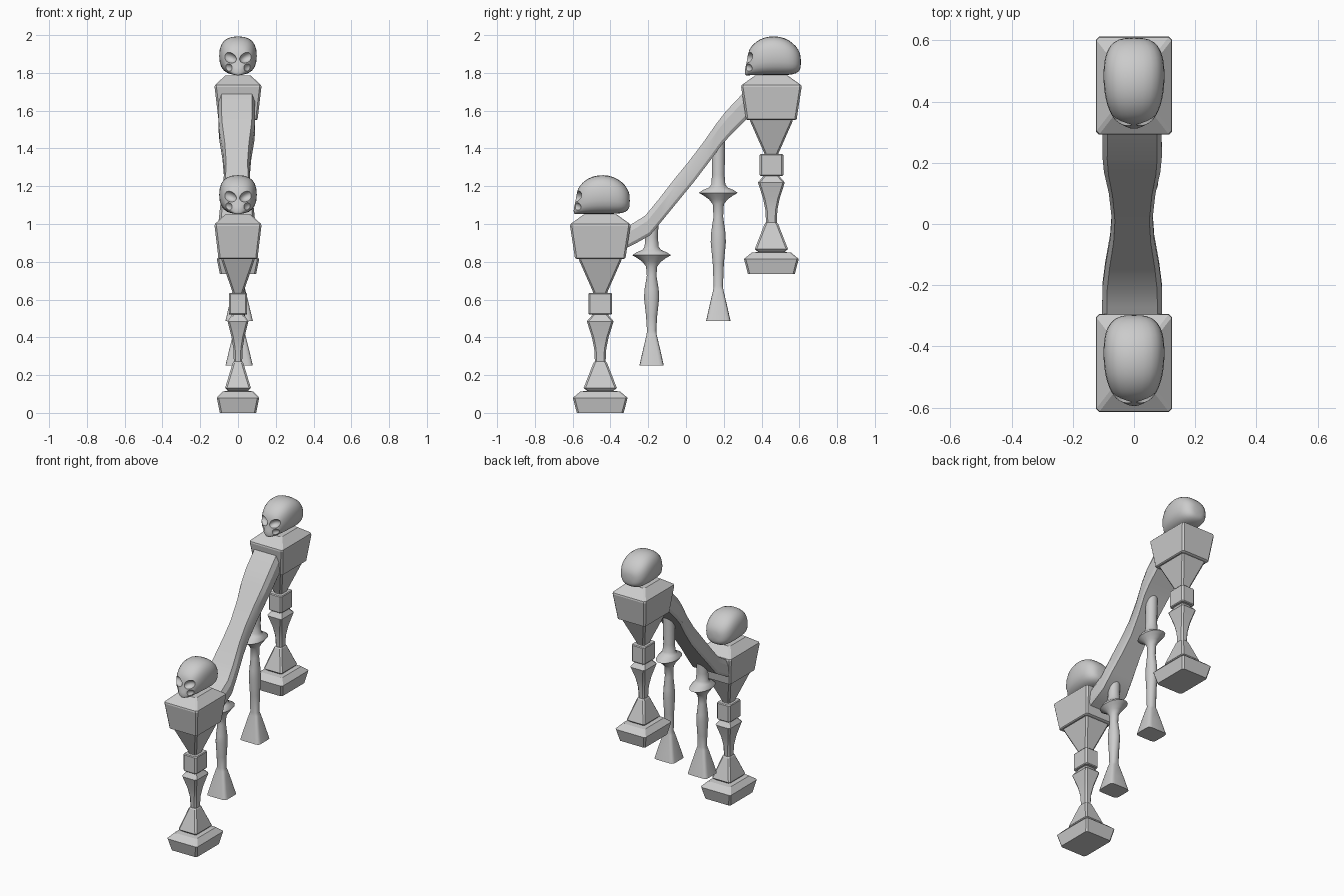
import bpy, bmesh, math
from mathutils import Vector

if "Cube" in bpy.data.objects:
    bpy.data.objects.remove(bpy.data.objects["Cube"])


def loft(name, rings, smooth=None):
    """Skin a list of equal-length point rings into a closed object."""
    bm = bmesh.new()
    rows = [[bm.verts.new(p) for p in r] for r in rings]
    n = len(rows[0])
    for a, b in zip(rows, rows[1:]):
        for i in range(n):
            j = (i + 1) % n
            bm.faces.new((a[i], a[j], b[j], b[i]))
    bm.faces.new(rows[0][::-1])
    bm.faces.new(rows[-1])
    bmesh.ops.recalc_face_normals(bm, faces=bm.faces)
    me = bpy.data.meshes.new(name)
    bm.to_mesh(me)
    bm.free()
    ob = bpy.data.objects.new(name, me)
    bpy.context.collection.objects.link(ob)
    if smooth:
        smooth_by_angle(ob, smooth)
    return ob


def activate(ob):
    bpy.ops.object.select_all(action='DESELECT')
    ob.select_set(True)
    bpy.context.view_layer.objects.active = ob


def smooth_by_angle(ob, deg):
    activate(ob)
    bpy.ops.object.shade_smooth_by_angle(angle=math.radians(deg))


def block_ring(z, hy, ratio=0.775, c=0.01):
    """Rectangle with small chamfered corners."""
    hx = hy * ratio
    return [(hx, -hy + c, z), (hx, hy - c, z), (hx - c, hy, z), (-hx + c, hy, z),
            (-hx, hy - c, z), (-hx, -hy + c, z), (-hx + c, -hy, z), (hx - c, -hy, z)]


def oval(hu, hv, e, n):
    """Superellipse outline; e = 2 is round, larger is boxier."""
    pts = []
    for i in range(n):
        t = 2 * math.pi * (i + 0.5) / n
        c, s = math.cos(t), math.sin(t)
        pts.append((hu * math.copysign(abs(c) ** (2 / e), c),
                    hv * math.copysign(abs(s) ** (2 / e), s)))
    return pts


# Newel post parts: (z, half depth) profiles
POST = {
    "post_base": [(0, .124), (.08, .145), (.113, .105), (.118, .06)],
    "post_plinth": [(.113, .065), (.132, .088), (.265, .036), (.272, .03)],
    "post_stem": [(.265, .028), (.34, .032), (.40, .044), (.485, .071), (.515, .045), (.525, .04)],
    "post_block": [(.52, .058), (.525, .063), (.63, .063), (.635, .058)],
    "post_taper": [(.63, .036), (.64, .038), (.81, .113), (.82, .113)],
    "post_cap": [(.815, .125), (.82, .134), (.99, .16), (1.0, .158), (1.05, .088)],
}

# Skull sections from face to back: (y, half width, bottom, top)
SKULL = [(-.141, .012, 1.055, 1.085), (-.132, .032, 1.05, 1.11), (-.124, .05, 1.05, 1.175),
         (-.11, .068, 1.05, 1.205), (-.08, .085, 1.05, 1.235), (-.04, .098, 1.05, 1.257),
         (.015, .104, 1.05, 1.265), (.07, .103, 1.05, 1.255), (.115, .093, 1.053, 1.227),
         (.145, .068, 1.067, 1.19), (.157, .035, 1.09, 1.155)]


def make_skull(name):
    rings = []
    for y, hw, lo, hi in SKULL:
        mid = (lo + hi) / 2
        rings.append([(u, y, mid + v) for u, v in oval(hw, (hi - lo) / 2, 2.6, 12)])
    ob = loft(name, rings)
    mod = ob.modifiers.new("round", 'SUBSURF')
    mod.levels = mod.render_levels = 1
    activate(ob)
    bpy.ops.object.modifier_apply(modifier=mod.name)
    # eye sockets slanting down to the nose, and hollow cheeks
    for s in (-1, 1):
        for loc, size, tilt in (((s * .048, -.132, 1.148), (.043, .04, .028), -s * .45),
                                ((s * .068, -.142, 1.088), (.04, .042, .03), s * .3)):
            bpy.ops.mesh.primitive_uv_sphere_add(segments=16, ring_count=10, radius=1,
                                                 location=loc, rotation=(0, tilt, 0))
            cut = bpy.context.object
            cut.scale = size
            cut.hide_render = True
            bpy.context.view_layer.update()
            mod = ob.modifiers.new("hollow", 'BOOLEAN')
            mod.operation, mod.object, mod.solver = 'DIFFERENCE', cut, 'EXACT'
            activate(ob)
            bpy.ops.object.modifier_apply(modifier=mod.name)
            bpy.data.objects.remove(cut)
    smooth_by_angle(ob, 35)
    return ob


# Two newel posts, each topped by a skull
parts = [loft(n, [block_ring(z, h) for z, h in prof], 20 if n == "post_stem" else None)
         for n, prof in POST.items()]
parts.append(make_skull("skull_finial"))
for ob in parts:
    upper = ob.copy()
    upper.name = "upper_" + ob.name
    bpy.context.collection.objects.link(upper)
    ob.name = "lower_" + ob.name
    ob.location = Vector((0, -.454, 0))
    upper.location = Vector((0, .452, .735))

# Sloping handrail with waisted sides: (y low, z low, y high, z high, half width)
RAIL = [(-.33, .865, -.33, .975, .098), (-.27, .895, -.27, 1.01, .098), (-.19, .94, -.215, 1.045, .097),
        (-.12, 1.025, -.145, 1.13, .088), (-.03, 1.135, -.06, 1.24, .072), (.04, 1.22, .01, 1.325, .067),
        (.12, 1.325, .09, 1.43, .076), (.19, 1.42, .16, 1.53, .092), (.24, 1.475, .21, 1.595, .097),
        (.33, 1.565, .30, 1.69, .096)]
rail = []
for y0, z0, y1, z1, w in RAIL:
    lo, hi = Vector((-.006, y0, z0)), Vector((-.006, y1, z1))
    rail.append([lo.lerp(hi, t) + Vector((w * k, 0, 0)) for k, t in
                 ((-.9, 0), (.9, 0), (1, .15), (1, .7), (.84, 1), (-.84, 1), (-1, .7), (-1, .15))])
loft("handrail", rail, 25)


# Bone-like balusters with a flared collar: (z, half x, half y, boxiness)
def baluster(name, y, foot, collar, top):
    span = collar - foot
    prof = [(foot, .073, .065, 7), (foot + .08, .054, .047, 6), (foot + .165, .033, .027, 4),
            (foot + .185, .027, .025, 2.5), (foot + .45 * span, .031, .03, 2),
            (foot + .62 * span, .035, .041, 2), (foot + .70 * span, .032, .038, 2),
            (foot + .82 * span, .026, .026, 2), (collar - .055, .028, .03, 2),
            (collar - .03, .04, .05, 2), (collar - .01, .055, .078, 2), (collar + .005, .066, .105, 2),
            (collar + .02, .062, .082, 2), (collar + .033, .05, .05, 2), (collar + .05, .04, .038, 2),
            (collar + .1, .036, .034, 2), (top, .038, .037, 2)]
    loft(name, [[(u + .006, y + v, z) for u, v in oval(hx, hy, e, 16)] for z, hx, hy, e in prof], 40)


baluster("lower_baluster", -.182, .25, .83, 1.0)
baluster("upper_baluster", .171, .487, 1.16, 1.45)
